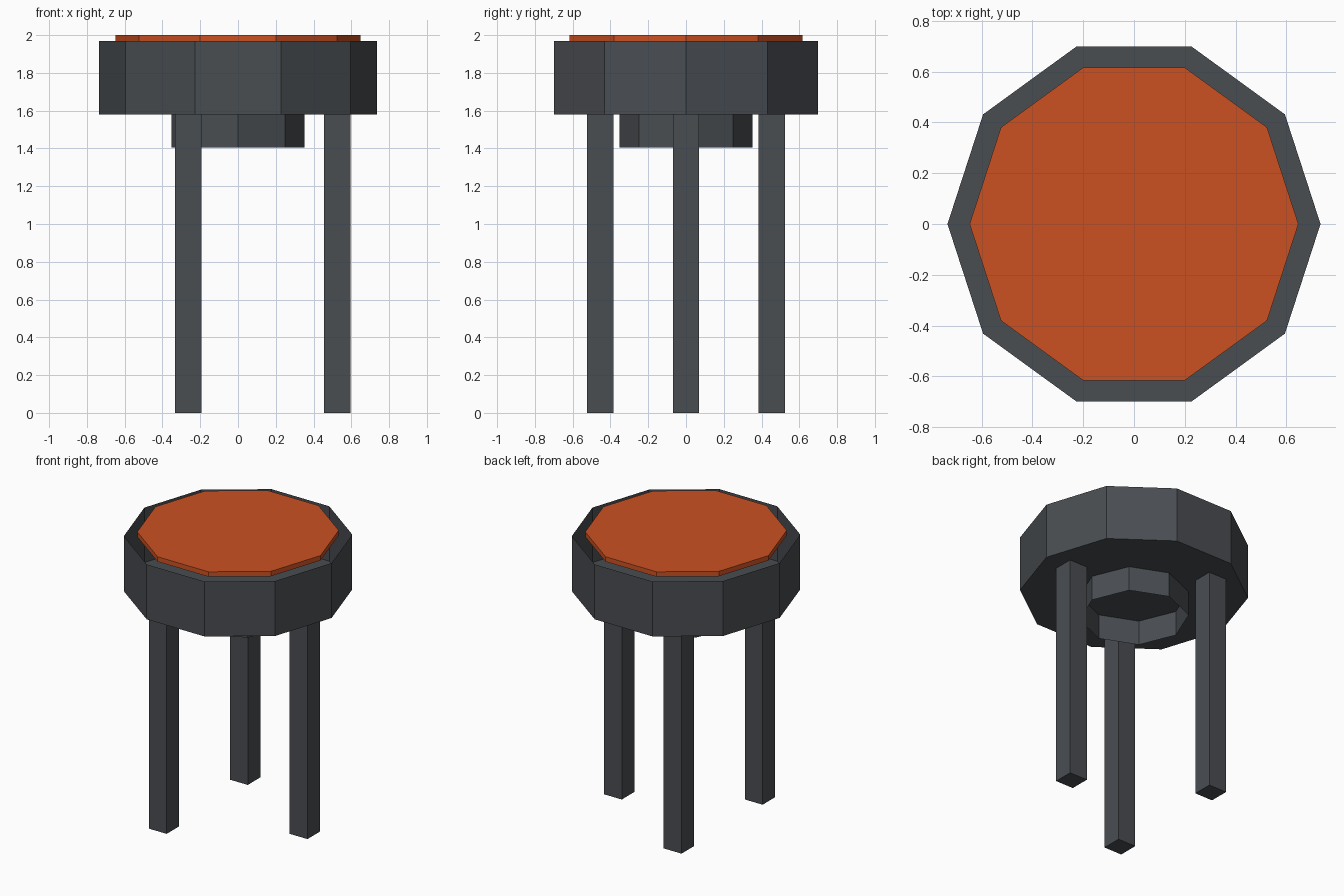
import bpy, bmesh, math

if "Cube" in bpy.data.objects:
    bpy.data.objects.remove(bpy.data.objects["Cube"])


def material(name, rgb):
    m = bpy.data.materials.new(name)
    m.diffuse_color = (*rgb, 1)
    m.use_nodes = True
    m.node_tree.nodes["Principled BSDF"].inputs["Base Color"].default_value = m.diffuse_color
    return m


grey = material("dark grey", (0.067, 0.074, 0.083))
orange = material("burnt orange", (0.60, 0.083, 0.016))


def prism(name, sides, radius, z0, z1, mat, bottom=True, top=True, centre=(0, 0), turn=0.0):
    """Upright prism with optional end caps."""
    bm = bmesh.new()
    rings = []
    for z in (z0, z1):
        rings.append([bm.verts.new((centre[0] + radius * math.cos(turn + math.tau * i / sides),
                                    centre[1] + radius * math.sin(turn + math.tau * i / sides), z))
                      for i in range(sides)])
    lo, hi = rings
    for i in range(sides):
        j = (i + 1) % sides
        bm.faces.new((lo[i], lo[j], hi[j], hi[i]))
    if bottom:
        bm.faces.new(lo[::-1])
    if top:
        bm.faces.new(hi)
    mesh = bpy.data.meshes.new(name)
    bm.to_mesh(mesh)
    bm.free()
    mesh.materials.append(mat)
    obj = bpy.data.objects.new(name, mesh)
    bpy.context.collection.objects.link(obj)
    return obj


# Open-topped ten-sided pan
prism("pan", 10, 0.735, 1.58, 1.97, grey, top=False)

# Thin orange plate sitting in the mouth of the pan
prism("top_plate", 10, 0.648, 1.965, 2.0, orange)

# Open eight-sided collar underneath
prism("under_collar", 8, 0.352, 1.405, 1.58, grey, bottom=False, top=False)

# Three square legs, all aligned with the axes
for i in range(3):
    a = math.tau * i / 3
    prism(f"leg_{i + 1}", 4, 0.07 * math.sqrt(2), 0, 1.58, grey, top=False,
          centre=(0.525 * math.cos(a), 0.525 * math.sin(a)), turn=math.pi / 4)
